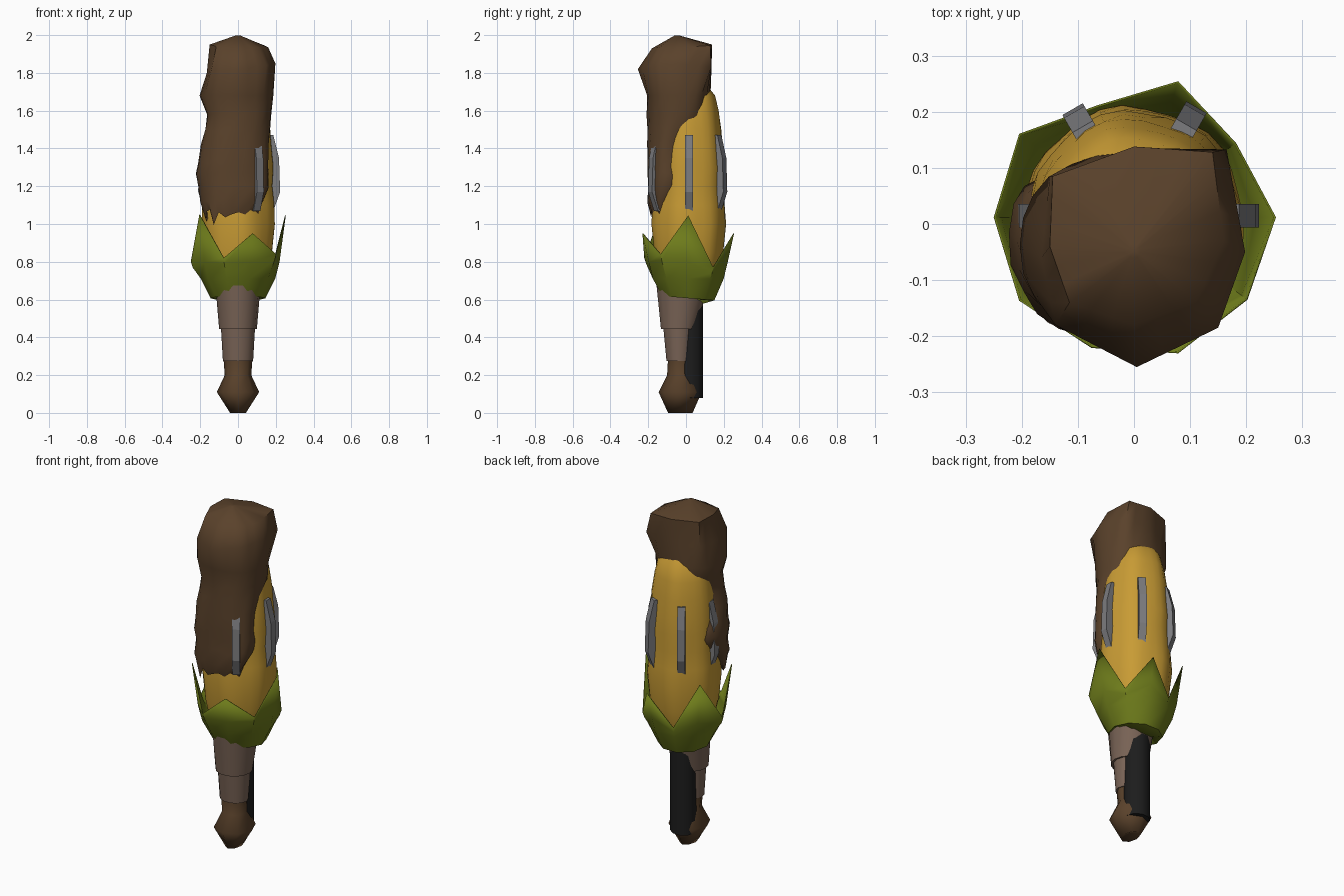
import bpy, bmesh, math, random
from mathutils import Vector

if "Cube" in bpy.data.objects:
    bpy.data.objects.remove(bpy.data.objects["Cube"])

random.seed(4)


def material(name, rgb):
    m = bpy.data.materials.new(name)
    m.diffuse_color = (*rgb, 1)
    m.use_nodes = True
    m.node_tree.nodes["Principled BSDF"].inputs["Base Color"].default_value = m.diffuse_color
    return m


BARK = material("dark brown", (0.102, 0.054, 0.024))
CORN = material("golden yellow", (0.58, 0.33, 0.035))
LEAF = material("leaf green", (0.155, 0.20, 0.011))
WRAP = material("dusty brown", (0.19, 0.125, 0.092))
BLACK = material("black", (0.012, 0.012, 0.012))
METAL = material("grey metal", (0.2, 0.2, 0.21))


def finish(bm, name, mat, smooth=None):
    bmesh.ops.recalc_face_normals(bm, faces=bm.faces)
    me = bpy.data.meshes.new(name)
    bm.to_mesh(me)
    bm.free()
    ob = bpy.data.objects.new(name, me)
    bpy.context.collection.objects.link(ob)
    me.materials.append(mat)
    if smooth:
        bpy.ops.object.select_all(action='DESELECT')
        bpy.context.view_layer.objects.active = ob
        ob.select_set(True)
        bpy.ops.object.shade_smooth_by_angle(angle=math.radians(smooth))
    return ob


def loft(name, rings, mat, smooth=None, caps=(True, True)):
    """Join rings of points (bottom to top) into a skin."""
    bm = bmesh.new()
    vs = [[bm.verts.new(p) for p in r] for r in rings]
    n = len(rings[0])
    for a, b in zip(vs, vs[1:]):
        for i in range(n):
            j = (i + 1) % n
            bm.faces.new((a[i], a[j], b[j], b[i]))
    for on, ring in zip(caps, (vs[0], vs[-1])):
        if on:
            c = bm.verts.new(sum((v.co for v in ring), Vector()) / n)
            for i in range(n):
                bm.faces.new((ring[i], ring[(i + 1) % n], c))
    return finish(bm, name, mat, smooth)


def box_ring(z, x0, x1, y0, y1, n, e=1.0, jit=0.0, zjit=0.0, sweep=0.0):
    """Rounded ring filling the given extents; sweep pulls its left side backwards."""
    pts = []
    for i in range(n):
        a = 2 * math.pi * i / n
        c, s = math.cos(a), math.sin(a)
        c = math.copysign(abs(c) ** e, c)
        s = math.copysign(abs(s) ** e, s)
        k = 1 + random.uniform(-jit, jit)
        pts.append(Vector(((x0 + x1) / 2 + c * k * (x1 - x0) / 2,
                           (y0 + y1) / 2 + s * k * (y1 - y0) / 2
                           + sweep * max(0, -c) * (1 + s) / 2,
                           z + zjit * random.uniform(-1, 1))))
    return pts


def corner_ring(corners, k=3):
    """Polygon ring with each edge split into k pieces."""
    cs = [Vector(c) for c in corners]
    return [cs[i].lerp(cs[(i + 1) % len(cs)], j / k) for i in range(len(cs)) for j in range(k)]


# corn core with soft kernel ridges
core = []
for z, r in [(.62, .11), (.72, .155), (.85, .18), (1.0, .195), (1.1, .19), (1.2, .182),
             (1.3, .186), (1.4, .178), (1.5, .171), (1.6, .157), (1.68, .137), (1.74, .09)]:
    ring = []
    for i in range(30):
        a = 2 * math.pi * i / 30
        k = r * (1 + .022 * math.cos(6 * a + 1.5) + random.uniform(-.01, .01))
        ring.append((k * math.cos(a), .015 + k * math.sin(a), z))
    core.append(ring)
loft("corn_core", core, CORN, 50)

# bark sheath draped over the front and top, with a faceted crown
bark = [
    box_ring(1.03, -.17, .105, -.187, -.06, 24, 1, .02, .05),
    box_ring(1.12, -.195, .13, -.203, -.04, 24, .9, .03, .01, .05),
    box_ring(1.20, -.207, .163, -.203, -.0, 24, .9, .03, .01, .14),
    box_ring(1.27, -.222, .163, -.203, .01, 24, .9, .02, .01, .16),
    box_ring(1.33, -.212, .163, -.204, .02, 24, .9, .03, .01, .13),
    box_ring(1.42, -.192, .163, -.205, .03, 24, .92, .03, .01, .05),
    box_ring(1.50, -.176, .172, -.205, .07, 24, .95, .03, .01),
    box_ring(1.58, -.167, .178, -.203, .125, 24, .9, .035, .01),
    box_ring(1.68, -.204, .187, -.205, .128, 24, .9, .01),
    corner_ring([(.198, -.05, 1.85), (.165, .133, 1.83), (0, .135, 1.82), (-.15, .085, 1.8),
                 (-.165, -.06, 1.8), (-.14, -.18, 1.82), (.005, -.255, 1.82), (.15, -.185, 1.84)]),
    corner_ring([(.16, -.03, 1.935), (.14, .128, 1.945), (0, .138, 1.95), (-.145, .085, 1.95),
                 (-.15, -.04, 1.95), (-.115, -.14, 1.94), (0, -.18, 1.93), (.11, -.14, 1.935)]),
    box_ring(1.998, -.012, .012, -.06, -.035, 24),
]
loft("bark_sheath", bark, BARK, 50, (False, True))

# leaf cup: ten-sided, alternating tips and valleys
tips = {0: (.253, 1.045), 2: (.255, .95), 4: (.253, 1.04), 6: (.253, 1.05), 8: (.255, .95)}
valleys = {1: (.225, .77), 3: (.21, .77), 5: (.25, .80), 7: (.245, .82), 9: (.25, .84)}
leaf = {**tips, **valleys}


def leaf_ring(fn):
    out = []
    for i in range(10):
        r, z = fn(i)
        a = math.radians(36 * i)
        out.append((r * math.cos(a), .012 + r * math.sin(a), z))
    return out


cup = loft("leaf_cup", [
    leaf_ring(lambda i: (.08, .625 - .05 * math.sin(math.radians(36 * i)))),
    leaf_ring(lambda i: (.145, .607 - .012 * math.sin(math.radians(36 * i)))),
    leaf_ring(lambda i: (.197, .71)),
    leaf_ring(lambda i: (.22, .80) if i in tips else (leaf[i][0] - .01, leaf[i][1] - .03)),
    leaf_ring(lambda i: leaf[i]),
], LEAF, 40, (False, False))
mod = cup.modifiers.new("thickness", 'SOLIDIFY')
mod.thickness = .004

# black handle rod
loft("handle_rod", [box_ring(z, -.072, .072, -.05, .093, 10) for z in (.08, .6)], BLACK, 40)

# two tapered grip wraps
loft("upper_grip_wrap", [box_ring(.445, -.10, .10, -.135, .058, 14),
                         box_ring(.68, -.12, .12, -.16, .12, 14)], WRAP, 40)
loft("lower_grip_wrap", [box_ring(.275, -.08, .08, -.105, .03, 14),
                         box_ring(.45, -.09, .09, -.122, .05, 14)], WRAP, 40)

# pommel knob
loft("pommel", [box_ring(.005, -.042, .042, -.095, .035, 8),
                box_ring(.11, -.112, .112, -.145, .083, 8),
                box_ring(.20, -.07, .07, -.10, .05, 8),
                box_ring(.29, -.077, .077, -.095, .03, 8)], BARK, 75)
bpy.data.objects["pommel"].data.vertices[32].co.z = .02
for v in bpy.data.objects["pommel"].data.vertices[:8]:
    v.co.z = 0

# metal staples around the core, some sunk deeper than others
PROFILE = [(.14, 1.07), (.187, 1.07), (.223, 1.17), (.217, 1.35), (.187, 1.47), (.14, 1.47)]
for deg, push in ((0, 0), (60, 0), (120, -.004), (180, -.012), (300, .014)):
    a = math.radians(deg)
    out = Vector((math.cos(a), math.sin(a), 0))
    side = Vector((-out.y, out.x, 0)) * .021
    bm = bmesh.new()
    sides = [[bm.verts.new(out * (r + push) + side * s + Vector((0, .015, z)))
              for r, z in PROFILE] for s in (-1, 1)]
    for f in sides:
        bm.faces.new(f)
    for i in range(len(PROFILE)):
        j = (i + 1) % len(PROFILE)
        bm.faces.new((sides[0][i], sides[0][j], sides[1][j], sides[1][i]))
    finish(bm, f"metal_staple_{deg}", METAL)
